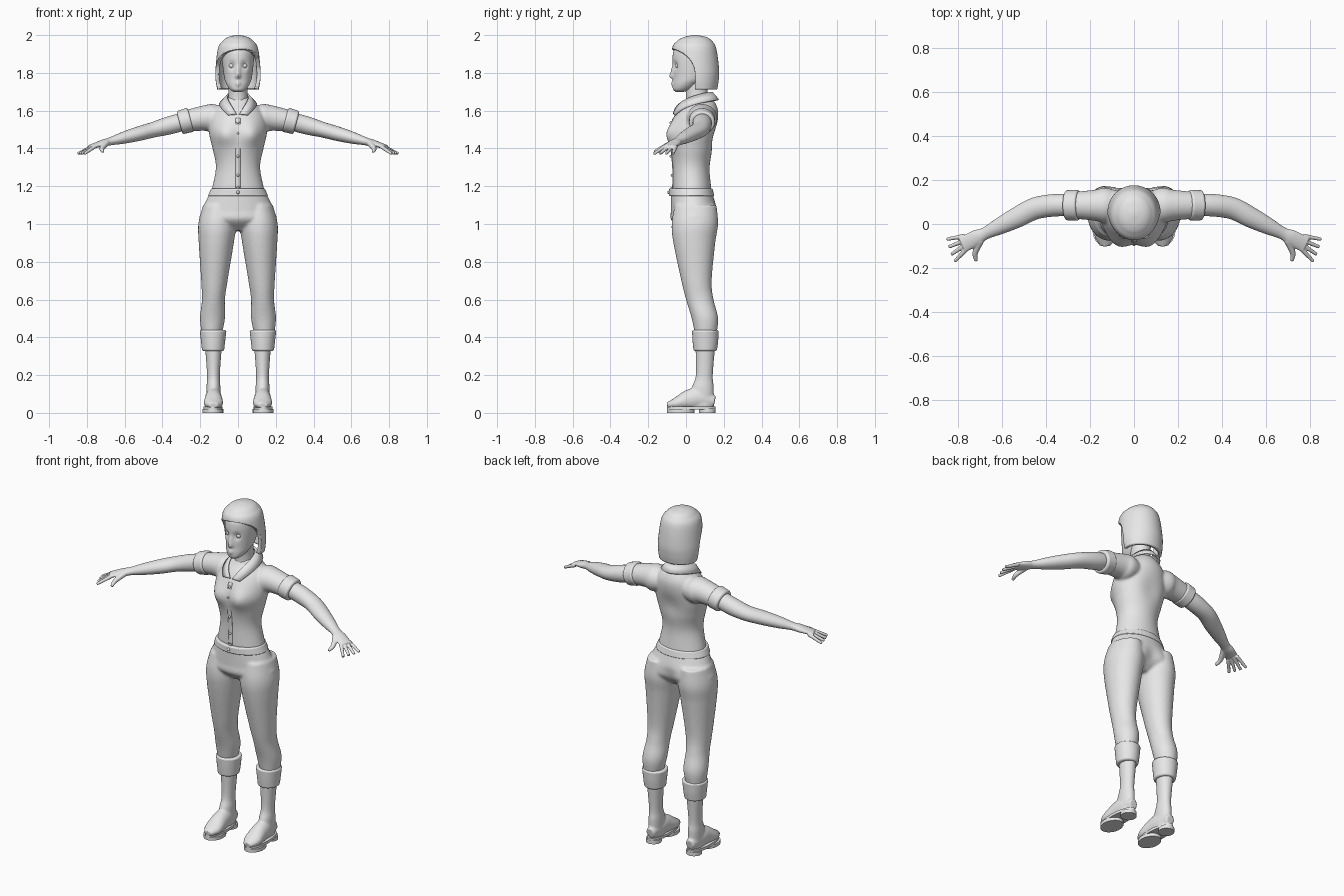
import bpy, bmesh, math
from mathutils import Vector

if "Cube" in bpy.data.objects:
    bpy.data.objects.remove(bpy.data.objects["Cube"])

shade = (0.8, 0.8, 0.8, 1)
grey = bpy.data.materials.new("plain_grey")
grey.use_nodes = True
grey.diffuse_color = shade
grey.node_tree.nodes["Principled BSDF"].inputs["Base Color"].default_value = shade


def spline(rows, steps):
    """Smooth curve through rows of any number of values."""
    rows = [Vector(r) for r in rows]
    out = []
    for i in range(len(rows) - 1):
        start, end = rows[i], rows[i + 1]
        before = rows[i - 1] if i else start * 2 - end
        after = rows[i + 2] if i + 2 < len(rows) else end * 2 - start
        leave, arrive = (end - before) / 2, (after - start) / 2
        for k in range(steps):
            t = k / steps
            ease = t * t * (3 - 2 * t)
            out.append(start.lerp(end, ease) + leave * t * (1 - t) ** 2 - arrive * t * t * (1 - t))
    return out + [rows[-1]]


def skin(bm, rings, closed=True, bottom=True, top=True, mirror=False):
    """Join rings of points with quads, on one or both sides."""
    for sign in ((1, -1) if mirror else (1,)):
        grid = [[bm.verts.new((p[0] * sign, p[1], p[2])) for p in ring] for ring in rings]
        count = len(grid[0])
        for low, high in zip(grid, grid[1:]):
            for j in range(count if closed else count - 1):
                k = (j + 1) % count
                bm.faces.new((low[j], low[k], high[k], high[j]))
        if closed and bottom:
            bm.faces.new(grid[0])
        if closed and top:
            bm.faces.new(grid[-1])


def tube(bm, rows, flat=False, sides=32, steps=6, mirror=True, bottom=True):
    """Rows are x, y, z, side radius, up radius; flat keeps rings horizontal."""
    path = spline(rows, steps)
    rings = []
    for i, row in enumerate(path):
        side, up = Vector((1, 0, 0)), Vector((0, 1, 0))
        if not flat:
            ahead, behind = path[min(i + 1, len(path) - 1)], path[max(i - 1, 0)]
            along = (Vector(ahead[:3]) - Vector(behind[:3])).normalized()
            side = along.cross((0, 0, 1)).normalized()
            up = side.cross(along)
        ring = []
        for j in range(sides):
            angle = math.tau * j / sides
            ring.append(Vector(row[:3]) + side * row[3] * math.cos(angle) + up * row[4] * math.sin(angle))
        rings.append(ring)
    skin(bm, rings, bottom=bottom, mirror=mirror)


def stack(bm, rows, x=0, lean=0, **options):
    """Rows are z, half width, front y, back y; off-centre stacks are paired."""
    tube(bm, [(x + lean * z, (front + back) / 2, z, wide, (back - front) / 2)
              for z, wide, front, back in rows],
         flat=True, mirror=x > 0, **options)


def bulge(bm, centre, radius, push):
    """Soft push of the surface along y, the same on both sides."""
    for v in bm.verts:
        away = Vector((abs(v.co.x), v.co.y, v.co.z)) - Vector(centre)
        v.co.y += push * math.exp(-(away.length / radius) ** 2)


def ball(bm, centre, radius):
    made = bmesh.ops.create_uvsphere(bm, u_segments=16, v_segments=10, radius=radius)
    bmesh.ops.translate(bm, verts=made["verts"], vec=centre)


def finish(name, bm, voxel=0, thick=0, bevel=0):
    """Make the object; voxel fuses its overlapping pieces into one skin."""
    bmesh.ops.recalc_face_normals(bm, faces=bm.faces)
    for face in bm.faces:
        face.smooth = True
    mesh = bpy.data.meshes.new(name)
    bm.to_mesh(mesh)
    bm.free()
    mesh.set_sharp_from_angle(angle=math.radians(45))
    mesh.materials.append(grey)
    ob = bpy.data.objects.new(name, mesh)
    bpy.context.collection.objects.link(ob)
    if thick:
        ob.modifiers.new("thickness", 'SOLIDIFY').thickness = thick
    if bevel:
        rim = ob.modifiers.new("rounded_rims", 'BEVEL')
        rim.width, rim.segments = bevel, 3
    if voxel:
        fuse = ob.modifiers.new("fuse", 'REMESH')
        fuse.mode, fuse.voxel_size, fuse.use_smooth_shade = 'VOXEL', voxel, True
        soft = ob.modifiers.new("soften", 'SMOOTH')
        soft.factor, soft.iterations = 0.5, 4
    return ob


def arm_row(x, side, up):
    """Arm centre line: level at the shoulder, then falling and bending forward."""
    return (x, .085 - max(0, x - .42) / 2, min(1.56, 1.62 - .27 * x), side, up)


# Shirt: torso and short sleeves
bm = bmesh.new()
stack(bm, [(1.175, .14, -.07, .135), (1.3, .117, -.07, .125), (1.4, .135, -.08, .145),
           (1.48, .153, -.085, .16), (1.55, .15, -.07, .17), (1.6, .13, -.045, .17),
           (1.64, .09, -.01, .155), (1.67, .06, .01, .13)], sides=64)
bulge(bm, (.08, -.08, 1.475), .065, -.032)
bulge(bm, (0, .17, 1.45), .07, -.015)
tube(bm, [arm_row(.06, .06, .05), arm_row(.13, .08, .075), arm_row(.18, .07, .067), arm_row(.28, .06, .056)])
finish("shirt", bm, voxel=.007)

# Rolled sleeve cuffs
bm = bmesh.new()
tube(bm, [arm_row(.25, .07, .066), arm_row(.31, .068, .063)])
finish("sleeve_cuffs", bm, bevel=.01)

# Collar: a band round the neck, dropping to a point in front
bm = bmesh.new()
inner, outer = [], []
for i in range(25):
    turn = math.pi * i / 25
    drop = .13 * (i / 25) ** 2.5
    inner.append((.06 * math.sin(turn), .035 + .105 * math.cos(turn), 1.7 - drop))
    turn *= .85
    outer.append((.1 * math.sin(turn), .045 + .13 * math.cos(turn), 1.66 - drop * .7))
skin(bm, [inner, outer], closed=False, mirror=True)
bmesh.ops.remove_doubles(bm, verts=bm.verts, dist=.0005)
finish("collar", bm, thick=.01)

# Button strip and buttons
bm = bmesh.new()
edge = spline([(.012, -.072, 1.56), (.012, -.088, 1.48), (.012, -.073, 1.3), (.012, -.073, 1.19)], 6)
skin(bm, [edge, [(-p[0], p[1], p[2]) for p in edge]], closed=False)
finish("button_strip", bm, thick=.006)
bm = bmesh.new()
for point in edge[2::4]:
    ball(bm, (0, point[1] - .002, point[2]), .007)
finish("buttons", bm)

# Trousers: hips and legs
bm = bmesh.new()
stack(bm, [(1.18, .138, -.08, .135), (1.13, .166, -.08, .15), (1.07, .19, -.08, .17),
           (1.02, .198, -.078, .168), (.965, .08, -.02, .1)], sides=64)
bulge(bm, (0, .17, 1.03), .05, -.022)
stack(bm, [(1.1, .08, -.06, .162), (1, .1, -.076, .17), (.9, .093, -.067, .155),
           (.7, .07, -.025, .136), (.6, .061, 0, .146), (.5, .066, .03, .17), (.4, .05, .05, .16)],
      x=.16, lean=-.05)
finish("trousers", bm, voxel=.008)

# Waistband and front fastening
bm = bmesh.new()
stack(bm, [(1.148, .16, -.09, .15), (1.188, .142, -.09, .14)], sides=64)
ball(bm, (0, -.09, 1.168), .009)
finish("waistband", bm, bevel=.006)

# Rolled trouser cuffs
bm = bmesh.new()
stack(bm, [(.328, .058, .04, .163), (.38, .064, .035, .17), (.438, .071, .032, .173)], x=.132)
finish("trouser_cuffs", bm, bevel=.012)

# Boots: shaft and foot
bm = bmesh.new()
stack(bm, [(.36, .045, .05, .155), (.2, .034, .052, .142), (.13, .037, .03, .147), (.03, .036, .02, .145)],
      x=.13)
tube(bm, [(.13, .152, .06, .026, .03), (.13, .07, .075, .042, .055), (.13, .02, .07, .046, .055),
          (.13, -.05, .05, .05, .033), (.13, -.1, .04, .025, .015)])
finish("boots", bm, voxel=.006)

# Boot soles: welt, front sole and heel block
bm = bmesh.new()
for low, high, wide, front, back in ((.018, .034, .05, -.1, .157), (0, .02, .055, -.1, .045),
                                     (0, .022, .043, .07, .157)):
    stack(bm, [(low, wide, front, back), (high, wide, front, back)], x=.133, steps=1)
finish("boot_soles", bm)

# Arms with hands, fanned fingers and thumbs
bm = bmesh.new()
tube(bm, [arm_row(.27, .05, .047), arm_row(.36, .051, .048), arm_row(.45, .05, .041),
          arm_row(.53, .047, .038), arm_row(.61, .038, .031), arm_row(.675, .028, .021),
          arm_row(.715, .036, .019), arm_row(.78, .036, .01)])
for k in range(4):
    fan = math.radians(-10 - 12 * k)
    base = Vector((.77 - .004 * k, -.055 - .019 * k, 1.41))
    reach = Vector((math.cos(fan) * .08, math.sin(fan) * .08, -.038))
    tube(bm, [(*(base + reach * t), .011 - .003 * t, .011 - .003 * t) for t in (0, .5, 1)], sides=12)
tube(bm, [(.695, -.075, 1.43, .016, .016), (.72, -.13, 1.4, .013, .013), (.716, -.168, 1.383, .008, .008)],
     sides=12)
finish("arms", bm, voxel=.0035)

# Head, with eye sockets, nose, lips and chin pushed out of the surface
bm = bmesh.new()
stack(bm, [(1.7, .024, -.056, -.01), (1.713, .043, -.068, .03), (1.74, .061, -.069, .07),
           (1.78, .074, -.067, .12), (1.88, .085, -.071, .15), (1.93, .08, -.06, .15),
           (1.97, .055, -.02, .12)], sides=96, steps=10)
bulge(bm, (.034, -.062, 1.838), .02, .014)
for z, size, push in ((1.783, .013, -.024), (1.803, .012, -.012), (1.822, .012, -.008),
                      (1.75, .013, -.007), (1.737, .012, -.006), (1.744, .005, .006)):
    bulge(bm, (0, -.07, z), size, push)
finish("head", bm)

bm = bmesh.new()
for x in (-.034, .034):
    ball(bm, (x, -.041, 1.838), .0145)
finish("eyes", bm)

# Neck
bm = bmesh.new()
stack(bm, [(1.58, .06, 0, .13), (1.68, .05, 0, .115), (1.77, .052, -.01, .11)])
finish("neck", bm)

# Bobbed hair, open over the face
bm = bmesh.new()
stack(bm, [(1.712, .11, -.02, .165), (1.76, .118, -.05, .173), (1.82, .119, -.07, .175),
           (1.93, .106, -.073, .16), (1.97, .08, -.045, .137), (1.99, .052, -.01, .108),
           (2, .012, .035, .06)], sides=64, bottom=False)
hair = finish("hair", bm, thick=.02)

bm = bmesh.new()
opening = spline([(.042, 1.6), (.042, 1.82), (-.06, 1.92), (-.2, 1.94)], 6) + [(-.2, 1.6)]
skin(bm, [[(x, p[0], p[1] + x * .1) for p in opening] for x in (-.2, .2)])
cutter = finish("face_opening_cutter", bm)
cutter.hide_render = True
cutter.hide_viewport = True
cut = hair.modifiers.new("face_opening", 'BOOLEAN')
cut.operation, cut.solver, cut.object = 'DIFFERENCE', 'EXACT', cutter
